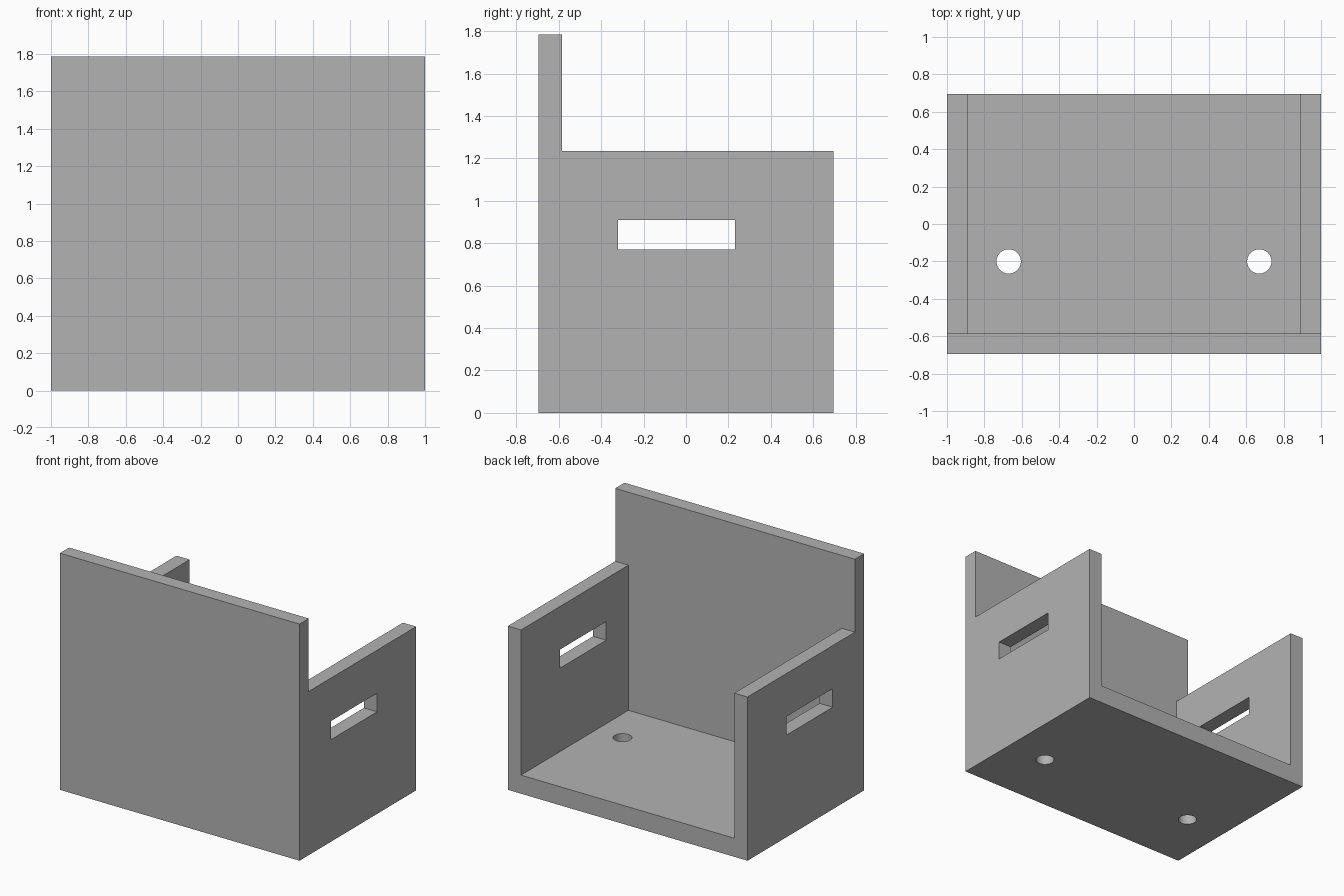
import bpy
import bmesh
from mathutils import Vector

cube = bpy.data.objects.get("Cube")
if cube:
    bpy.data.objects.remove(cube, do_unlink=True)

HALF_X, FRONT, BACK = 1.0, -0.695, 0.695
WALL, FLOOR = 0.11, 0.14
PANEL_TOP, SIDE_TOP = 1.785, 1.235
PANEL_BACK = FRONT + WALL

grey = bpy.data.materials.new("plain grey")
grey.use_nodes = True
grey.diffuse_color = (0.45, 0.45, 0.45, 1)
grey.node_tree.nodes["Principled BSDF"].inputs["Base Color"].default_value = (0.45, 0.45, 0.45, 1)


def prism(name, points, push):
    """Extrude a closed outline along a vector into a solid."""
    bm = bmesh.new()
    face = bm.faces.new([bm.verts.new(p) for p in points])
    result = bmesh.ops.extrude_face_region(bm, geom=[face], use_keep_orig=True)
    verts = [v for v in result["geom"] if isinstance(v, bmesh.types.BMVert)]
    bmesh.ops.translate(bm, verts=verts, vec=Vector(push))
    bmesh.ops.recalc_face_normals(bm, faces=bm.faces)
    mesh = bpy.data.meshes.new(name)
    bm.to_mesh(mesh)
    bm.free()
    mesh.materials.append(grey)
    obj = bpy.data.objects.new(name, mesh)
    bpy.context.collection.objects.link(obj)
    return obj


def box(name, x, y, z):
    outline = [(x[0], y[0], z[0]), (x[0], y[1], z[0]), (x[0], y[1], z[1]), (x[0], y[0], z[1])]
    return prism(name, outline, (x[1] - x[0], 0, 0))


def cut(target, cutter):
    """Subtract the cutter, then discard it."""
    cutter.hide_render = True
    mod = target.modifiers.new("cut", 'BOOLEAN')
    mod.operation = 'DIFFERENCE'
    mod.solver = 'EXACT'
    mod.object = cutter
    bpy.context.view_layer.objects.active = target
    bpy.ops.object.modifier_apply(modifier=mod.name)
    bpy.data.objects.remove(cutter, do_unlink=True)


# Stepped side outline: tall front panel, lower side walls
steps = [(FRONT, 0), (BACK, 0), (BACK, SIDE_TOP), (PANEL_BACK, SIDE_TOP),
         (PANEL_BACK, PANEL_TOP), (FRONT, PANEL_TOP)]
body = prism("open_back_bracket", [(-HALF_X, y, z) for y, z in steps], (2 * HALF_X, 0, 0))

# Hollow between the side walls, open at the top and back
inner = HALF_X - WALL
cut(body, box("hollow_cutter", (-inner, inner), (PANEL_BACK, 1), (FLOOR, 2)))

# Hand slot through both side walls
cut(body, box("slot_cutter", (-2, 2), (-0.32, 0.23), (0.77, 0.91)))

# Round holes through the floor
for side in (-1, 1):
    bpy.ops.mesh.primitive_cylinder_add(vertices=48, radius=0.065, depth=0.5,
                                        location=(side * 0.67, -0.2, 0.1))
    hole = bpy.context.object
    hole.data.materials.append(grey)
    cut(body, hole)

# Flat panels with smooth hole walls
bpy.ops.object.select_all(action='DESELECT')
body.select_set(True)
bpy.context.view_layer.objects.active = body
bpy.ops.object.shade_smooth_by_angle(angle=0.5)
